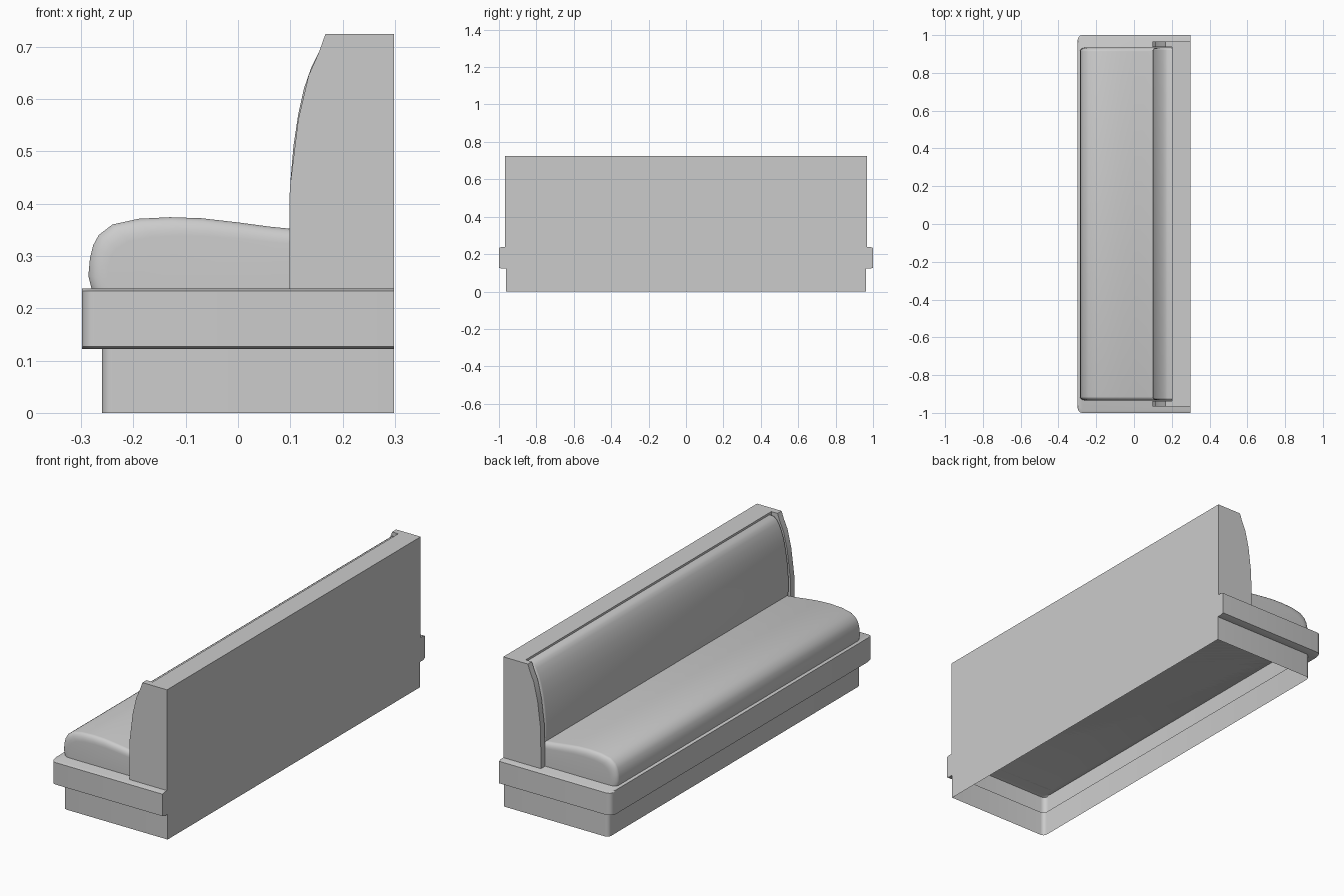
import bpy, bmesh
from math import sin, cos, pi, radians

if "Cube" in bpy.data.objects:
    bpy.data.objects.remove(bpy.data.objects["Cube"])

BACK = 0.298
HALF = 0.967          # half width of the back
RAIL_TOP = 0.238


def loft(name, rings, cap_first=True, cap_last=True, angle=40):
    """Skin a list of closed rings with equal point counts."""
    bm = bmesh.new()
    vs = [[bm.verts.new(p) for p in r] for r in rings]
    n = len(rings[0])
    for a, b in zip(vs, vs[1:]):
        for i in range(n):
            j = (i + 1) % n
            bm.faces.new((a[i], a[j], b[j], b[i]))
    if cap_first:
        bm.faces.new(vs[0][::-1])
    if cap_last:
        bm.faces.new(vs[-1])
    bmesh.ops.recalc_face_normals(bm, faces=bm.faces)
    me = bpy.data.meshes.new(name)
    bm.to_mesh(me)
    bm.free()
    ob = bpy.data.objects.new(name, me)
    bpy.context.collection.objects.link(ob)
    bpy.ops.object.select_all(action='DESELECT')
    ob.select_set(True)
    bpy.context.view_layer.objects.active = ob
    bpy.ops.object.shade_smooth_by_angle(angle=radians(angle))
    return ob


def plan_ring(x0, hy, r, z, seg=4):
    """Plan outline with rounded front corners and a square back."""
    pts = [(BACK, -hy, z)]
    arc = [(x0 + r - r * sin(pi / 2 * i / seg), hy - r + r * cos(pi / 2 * i / seg))
           for i in range(seg + 1)]
    pts += [(x, -y, z) for x, y in arc]
    pts += [(x, y, z) for x, y in reversed(arc)]
    pts.append((BACK, hy, z))
    return pts


def cushion(name, profile, hy, pivot, size, r, seg=5):
    """Profile run along y, its ends rounded over by shrinking to the pivot."""
    steps = []
    for i in range(seg + 1):
        a = pi / 2 * i / seg
        steps.append((hy - r * 0.6 * (1 - sin(a)), r * (1 - cos(a))))
    steps = [(-y, d) for y, d in reversed(steps)] + steps
    rings = []
    for y, d in steps:
        sx, sz = 1 - d / size[0], 1 - d / size[1]
        rings.append([(pivot[0] + (x - pivot[0]) * sx, y,
                       pivot[1] + (z - pivot[1]) * sz) for x, z in profile])
    return loft(name, rings, angle=50)


# Hollow base: recessed plinth, overhanging rail and deck, open underneath
loft("base", [
    plan_ring(-0.26, 0.962, 0.02, 0.0),
    plan_ring(-0.26, 0.962, 0.02, 0.122),
    plan_ring(-0.298, 0.985, 0.025, 0.122),
    plan_ring(-0.298, 1.0, 0.025, 0.127),
    plan_ring(-0.298, 1.0, 0.025, 0.233),
    plan_ring(-0.298, 0.985, 0.025, RAIL_TOP),
], cap_first=False, angle=30)

# Back wall
wall = [(0.2, RAIL_TOP), (0.2, 0.724), (BACK, 0.724), (BACK, RAIL_TOP)]
loft("back_wall", [[(x, y, z) for x, z in wall] for y in (-HALF, HALF)])

# Curved end panels either side of the backrest
panel = [(0.097, RAIL_TOP), (0.099, 0.43), (0.115, 0.56), (0.135, 0.645),
         (0.155, 0.69), (0.167, 0.724), (0.2, 0.724), (0.2, RAIL_TOP)]
for side, s in (("left", -1), ("right", 1)):
    loft("end_panel_" + side,
         [[(x, s * y, z) for x, z in panel] for y in (0.936, HALF)])

# Seat cushion
seat = [(-0.28, RAIL_TOP), (-0.286, 0.262), (-0.283, 0.295), (-0.277, 0.32),
        (-0.266, 0.34), (-0.24, 0.36), (-0.19, 0.371), (-0.13, 0.374),
        (-0.07, 0.372), (0.0, 0.364), (0.06, 0.356), (0.1, 0.352),
        (0.14, 0.348), (0.14, RAIL_TOP)]
cushion("seat_cushion", seat, 0.935, (0.14, RAIL_TOP), (0.42, 0.136), 0.035)

# Backrest cushion
rest = [(0.11, RAIL_TOP), (0.105, 0.33), (0.099, 0.38), (0.1, 0.44),
        (0.106, 0.51), (0.115, 0.57), (0.126, 0.62), (0.14, 0.66),
        (0.154, 0.688), (0.164, 0.702), (0.178, 0.712), (0.2, 0.714),
        (0.2, RAIL_TOP)]
cushion("backrest_cushion", rest, 0.935, (0.2, RAIL_TOP), (0.1, 0.476), 0.025)
